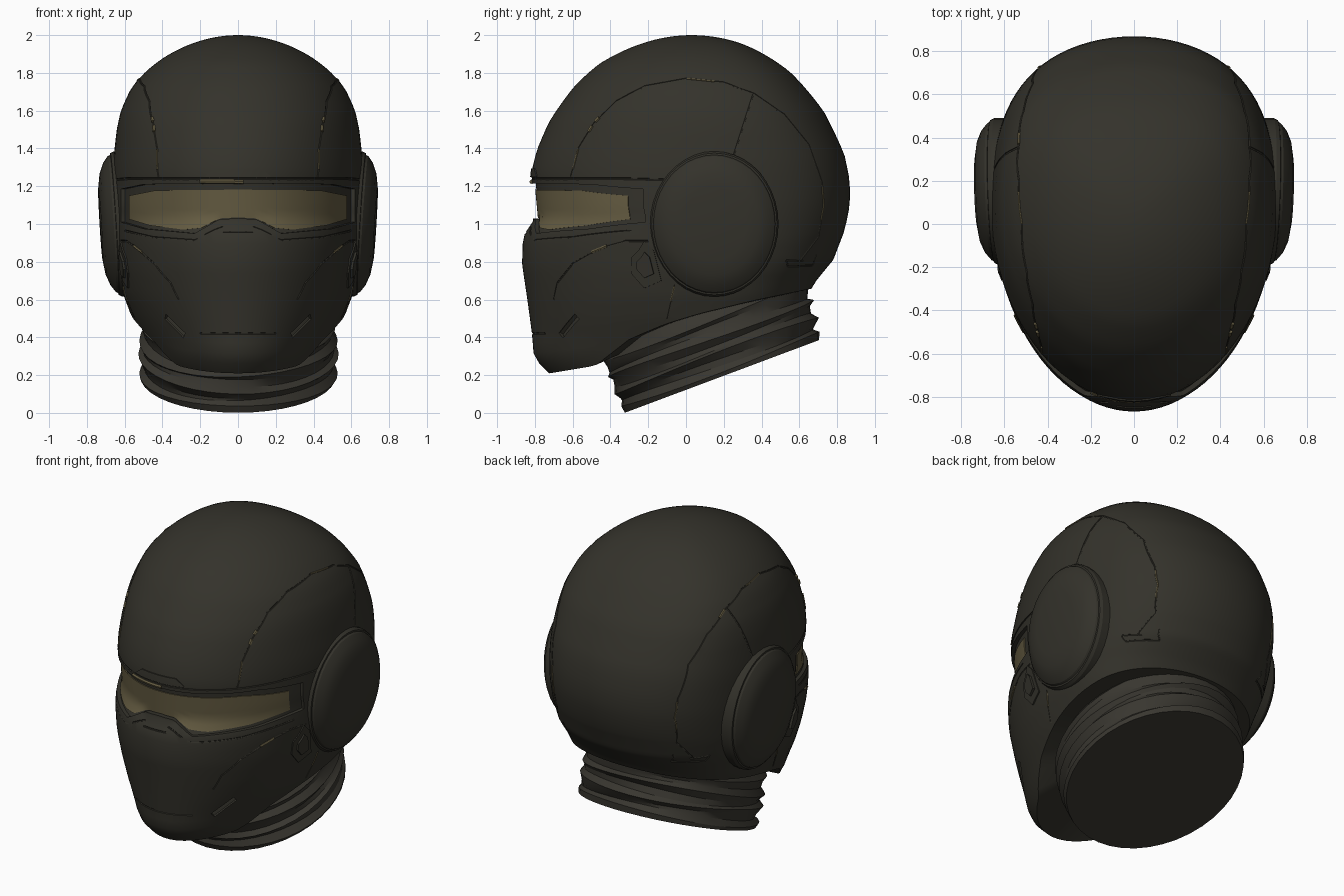
import bpy, bmesh, math
from mathutils import Vector

if "Cube" in bpy.data.objects:
    bpy.data.objects.remove(bpy.data.objects["Cube"])


def material(name, rgb):
    m = bpy.data.materials.new(name)
    m.diffuse_color = (*rgb, 1)
    m.use_nodes = True
    m.node_tree.nodes["Principled BSDF"].inputs["Base Color"].default_value = m.diffuse_color
    return m


SHELL = material("dark olive shell", (0.034, 0.032, 0.024))
CLOTH = material("dark grey neck", (0.040, 0.037, 0.029))
TAN = material("tan visor", (0.130, 0.107, 0.054))


def interp(table, v):
    if v <= table[0][0]:
        return table[0][1]
    for (a, p), (b, q) in zip(table, table[1:]):
        if v <= b:
            return p + (q - p) * (v - a) / (b - a)
    return table[-1][1]


# Helmet section tables: (height, value), looked up by sqrt(2 - z) so the crown is round
def by_depth(t):
    return [(math.sqrt(2 - z), v) for z, v in t]


WIDTH = by_depth([(2, 0), (1.965, .215), (1.94, .282), (1.886, .385), (1.81, .485), (1.72, .565),
                  (1.6, .62), (1.5, .642), (1.315, .662), (1.1, .665), (.9, .655), (.75, .635),
                  (.62, .605), (.5, .56), (.42, .52), (.3, .46), (.2, .40)])
FRONT = by_depth([(2, .03), (1.96, -.22), (1.85, -.456), (1.73, -.59), (1.54, -.725), (1.39, -.79),
                  (1.29, -.815), (1.24, -.82), (1.03, -.80), (.935, -.863), (.785, -.868),
                  (.6, -.84), (.415, -.815), (.29, -.805), (.21, -.725)])
BACK = by_depth([(2, .03), (1.96, .28), (1.81, .545), (1.595, .73), (1.37, .838), (1.25, .863),
                 (1.156, .87), (1.06, .861), (.96, .838), (.81, .78), (.7, .69), (.6, .63), (.4, .5), (.2, .4)])
MID = by_depth([(2, .03), (1.8, .08), (1.5, .1), (.2, .1)])
RIM = [(-.9, .2), (-.72, .21), (-.48, .25), (-.3, .39), (-.11, .47), (.07, .525),
       (.36, .595), (.65, .655), (.9, .7)]
BULGE = .21


def dims(z):
    s = math.sqrt(max(0, 2 - z))
    return [interp(t, s) for t in (WIDTH, FRONT, BACK, MID)]


def shell_point(theta, z):
    w, f, b, m = dims(z)
    c, s = math.cos(theta), math.sin(theta)
    if c > 0:
        return Vector((w * s, m - (m - f) * c, z))
    return Vector((w * s * (1 + BULGE * c * c), m - (b - m) * c, z))


def pushed(p, off):
    w, f, b, m = dims(p.z)
    a = m - f if p.y < m else b - m
    return p + Vector((p.x / w ** 2, (p.y - m) / a ** 2, 0)).normalized() * off


def on_front(x, z, off=0):
    w, f, b, m = dims(z)
    return pushed(Vector((x, m - (m - f) * math.sqrt(max(0, 1 - (x / w) ** 2)), z)), off)


def on_side(y, z, off=0):
    w, f, b, m = dims(z)
    c = (m - y) / (m - f) if y < m else (y - m) / (b - m)
    bulge = 1 + BULGE * c * c if y > m else 1
    return pushed(Vector((w * math.sqrt(max(0, 1 - c * c)) * bulge, y, z)), off)


def finish(bm, name, mat, angle=30):
    bmesh.ops.recalc_face_normals(bm, faces=bm.faces)
    me = bpy.data.meshes.new(name)
    bm.to_mesh(me)
    bm.free()
    ob = bpy.data.objects.new(name, me)
    bpy.context.collection.objects.link(ob)
    me.materials.append(mat)
    smooth(ob, angle)
    return ob


def smooth(ob, angle=30):
    bpy.ops.object.select_all(action='DESELECT')
    ob.select_set(True)
    bpy.context.view_layer.objects.active = ob
    bpy.ops.object.shade_smooth_by_angle(angle=math.radians(angle))


def loft(bm, rings):
    rows = [[bm.verts.new(p) for p in r] for r in rings]
    n = len(rows[0])
    for a, b in zip(rows, rows[1:]):
        for i in range(n):
            bm.faces.new((a[i], a[(i + 1) % n], b[(i + 1) % n], b[i]))
    return rows


def fan(bm, ring, centre):
    v = bm.verts.new(centre)
    for i in range(len(ring)):
        bm.faces.new((ring[i], ring[(i + 1) % len(ring)], v))


def tube(bm, path, r, place, sides=(1, -1), steps=6):
    """Round bar along a 2D path laid on the shell, on one or both sides."""
    flat = [Vector(a).lerp(Vector(b), k / steps) for a, b in zip(path, path[1:]) for k in range(steps)]
    pts = [place(*p) for p in flat + [Vector(path[-1])]]
    for s in sides:
        q = [Vector((p.x * s, p.y, p.z)) for p in pts]
        rings = []
        for i, p in enumerate(q):
            t = (q[min(i + 1, len(q) - 1)] - q[max(i - 1, 0)]).normalized()
            b = t.cross(p - Vector((0, .05, 1))).normalized()
            a = b.cross(t)
            rings.append([p + (a * math.cos(k * math.pi / 3) + b * math.sin(k * math.pi / 3)) * r
                          for k in range(6)])
        rows = loft(bm, rings)
        bm.faces.new(rows[0])
        bm.faces.new(rows[-1])


def front_patch(name, xs, lo, hi, off0, off1, mat, rows=6):
    """Curved slab following the front of the shell between two edge curves."""
    bm = bmesh.new()
    rings = []
    for x in xs:
        a, b = interp(lo, abs(x)), interp(hi, abs(x))
        zs = [a + (b - a) * k / rows for k in range(rows + 1)]
        rings.append([on_front(x, z, off0) for z in zs] + [on_front(x, z, off1) for z in reversed(zs)])
    ends = loft(bm, rings)
    for e in (ends[0], ends[-1]):
        for k in range(rows):
            bm.faces.new((e[k], e[k + 1], e[-2 - k], e[-1 - k]))
    return finish(bm, name, mat)


def spread(half, n=36):
    return [half * math.sin(math.pi / 2 * .85 * k / n) / math.sin(math.pi / 2 * .85)
            for k in range(-n, n + 1)]


# Helmet shell
N, TOP = 96, .95
thetas = [2 * math.pi * i / N for i in range(N)]
rim = []
for t in thetas:
    z = .5
    for _ in range(12):
        z = .5 * z + .5 * interp(RIM, shell_point(t, z).y)
    rim.append(z)
heights = [2 - (math.sqrt(2 - TOP) * k / 32) ** 2 for k in range(1, 33)]
rings = [[shell_point(t, z) for t in thetas] for z in heights]
rings += [[shell_point(t, TOP - (TOP - zb) * k / 14) for t, zb in zip(thetas, rim)] for k in range(1, 15)]
bm = bmesh.new()
rows = loft(bm, rings)
fan(bm, rows[0], (0, .03, 2))
fan(bm, rows[-1], (0, .1, .52))
shell = finish(bm, "helmet_shell", SHELL)

# Recess for the visor
recess = front_patch("visor_cutter", spread(.62), [(0, 1.03), (.1, 1.025), (.23, .95), (.5, .975), (.62, 1.01)],
                     [(0, 1.215), (.5, 1.21), (.62, 1.185)], -.022, .12, SHELL)

# Panel seams, cheek slots and chin line cut into the shell
SEAM = [(-.61, 1.25), (-.57, 1.4), (-.49, 1.53), (-.37, 1.65), (-.22, 1.73), (0, 1.77), (.2, 1.75),
        (.36, 1.69), (.52, 1.58), (.65, 1.42), (.72, 1.22), (.73, 1.1), (.70, .93), (.6, .8)]
CHEEK = [(-.2, .91), (-.32, .91), (-.45, .875), (-.6, .79), (-.68, .69), (-.7, .6)]
bm = bmesh.new()
tube(bm, SEAM, .005, on_side)
tube(bm, [(.355, 1.69), (.25, 1.36)], .006, on_side)
tube(bm, CHEEK, .005, on_side)
tube(bm, [(-.06, .68), (-.10, .5)], .005, on_side)
tube(bm, [(.69, .84), (.67, .78), (.54, .775), (.53, .81), (.62, .805)], .005, on_side)
tube(bm, [(.385, .51), (.285, .41)], .02, on_front)
tube(bm, [(-.2, .42), (.2, .42)], .005, on_front, (1,))
tube(bm, [(-.6, 1.24), (-.3, 1.24), (0, 1.24), (.3, 1.24), (.6, 1.24)], .006, on_front, (1,))
tube(bm, [(-.33, 1.24), (-.12, 1.235)], .006, on_side)
tube(bm, [(.08, .985), (.12, .97), (.23, .915), (.45, .93), (.6, .965)], .005, on_front)
tube(bm, [(-.08, .955), (.08, .955)], .005, on_front, (1,))
grooves = finish(bm, "groove_cutter", SHELL)

for cutter in (recess, grooves):
    cutter.hide_render = True
    mod = shell.modifiers.new("cut", 'BOOLEAN')
    mod.operation, mod.solver, mod.object = 'DIFFERENCE', 'EXACT', cutter
    mod.use_self = cutter is grooves
    bpy.context.view_layer.objects.active = shell
    bpy.ops.object.modifier_apply(modifier=mod.name)
    bpy.data.objects.remove(cutter)
smooth(shell)

# Visor lens and brow plate
front_patch("visor_lens", spread(.592), [(0, 1.035), (.1, 1.03), (.2, .98), (.3, .97), (.48, .992), (.592, 1.025)],
            [(0, 1.182), (.45, 1.178), (.592, 1.15)], -.027, -.016, TAN)
front_patch("brow_plate", [-.17, -.12, -.06, 0, .06, .12, .17], [(0, 1.25), (.17, 1.25)],
            [(0, 1.295), (.12, 1.295), (.17, 1.255)], -.01, .006, SHELL, 2)

# Tan flecks showing in the seams
bm = bmesh.new()
tube(bm, [(-.6, 1.29), (-.57, 1.4)], .005, on_side)
tube(bm, [(-.515, 1.49), (-.497, 1.52)], .010, on_side)
tube(bm, [(-.48, 1.543), (-.46, 1.563)], .010, on_side)
tube(bm, [(0, 1.77), (.15, 1.755)], .005, on_side)
tube(bm, [(.37, 1.685), (.42, 1.65)], .008, on_side, (-1,))
tube(bm, [(.722, 1.2), (.73, 1.1), (.715, 1.02)], .005, on_side)
tube(bm, [(-.5, .851), (-.42, .884)], .008, on_side)
tube(bm, [(-.062, .67), (-.08, .59)], .005, on_side)
tube(bm, [(-.2, 1.226), (.03, 1.223)], .011, on_front, (1,))
finish(bm, "seam_flecks", TAN)

# Ear discs: stepped oval lofts leaning with the shell
EAR = [(.5, 1), (.635, 1), (.654, .975), (.656, .95), (.668, .935), (.695, .84), (.716, .70), (.728, .5)]
for side, s in (("right", 1), ("left", -1)):
    def ear_point(x, k, t):
        dy, dz = .34 * k * math.cos(t), .385 * k * math.sin(t)
        return (s * (x + .03 * dy + .06 * dz), .15 + dy, 1.0 + dz)
    bm = bmesh.new()
    rows = loft(bm, [[ear_point(x, k, 2 * math.pi * i / 40) for i in range(40)] for x, k in EAR])
    bm.faces.new(rows[0])
    fan(bm, rows[-1], (s * .731, .15, 1))
    finish(bm, side + "_ear_disc", SHELL, 20)

    # Hinge clip in front of the ear: a raised plate with a smaller plate on it
    bm = bmesh.new()
    clip = [(-.29, .82), (-.25, .86), (-.22, .91), (-.17, .86), (-.13, .70), (-.22, .66), (-.29, .74)]
    for k, a, b in ((1, -.02, .008), (.55, .004, .018)):
        flat = [(-.215 + (y + .215) * k, .78 + (z - .78) * k) for y, z in clip]
        loops = [[on_side(y, z, o) for y, z in flat] for o in (a, b)]
        rows = loft(bm, [[(p.x * s, p.y, p.z) for p in lp] for lp in loops])
        bm.faces.new(rows[0])
        bm.faces.new(rows[1])
    finish(bm, side + "_hinge_clip", SHELL)

# Ribbed neck, tilted back
tilt = math.radians(20.5)
NECK = [(0, .985), (.03, 1.0), (.06, .955), (.085, .965), (.12, 1.01), (.145, .965), (.175, .96), (.205, 1.0),
        (.235, .955), (.265, .96), (.295, .98), (.33, .93), (.38, .88), (.42, .8)]
rings = []
for j, (h, k) in enumerate(NECK):
    ring = []
    for i in range(40):
        t = 2 * math.pi * i / 40
        r = k * (1 + (.010 * math.sin(3 * t + 2.1 * j) if j else 0))
        u = .557 * r * math.cos(t) * (1 + .22 * h) + .06 * h
        up = h + (.010 * math.sin(2 * t + 1.3 * j) if j else 0)
        ring.append((.525 * r * math.sin(t), .19 + u * math.cos(tilt) - up * math.sin(tilt),
                     .193 + u * math.sin(tilt) + up * math.cos(tilt)))
    rings.append(ring)
bm = bmesh.new()
rows = loft(bm, rings)
bm.faces.new(rows[0])
bm.faces.new(rows[-1])
finish(bm, "ribbed_neck", CLOTH, 25)
